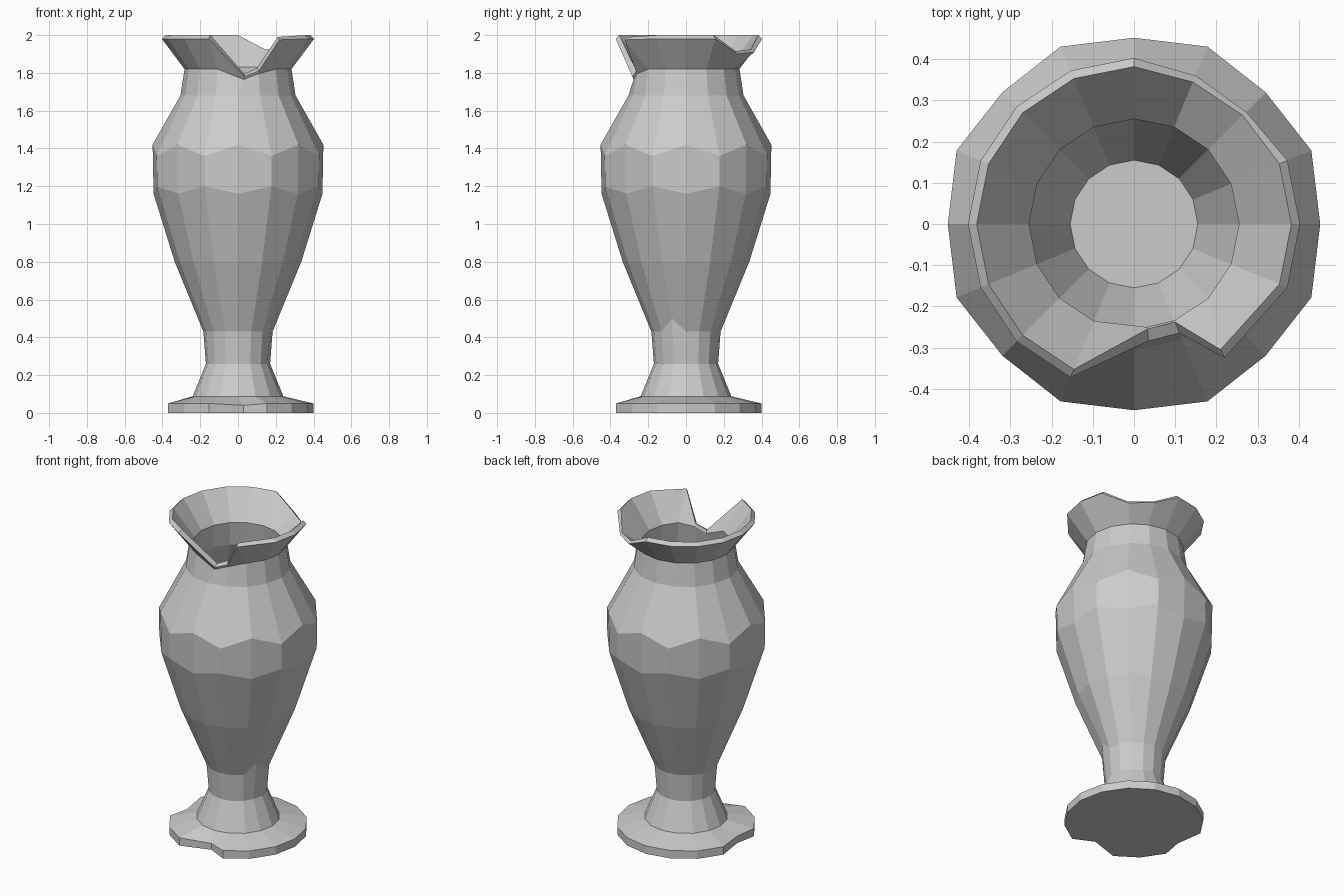
import bpy, bmesh
from math import cos, sin, pi

if "Cube" in bpy.data.objects:
    bpy.data.objects.remove(bpy.data.objects["Cube"])

N = 16


def ring(r, z, odd=None, chips=None):
    """16 points; odd = (r, z) for every second point, chips = {index: point}."""
    pts = []
    for k in range(N):
        rr, zz = odd if (odd and k % 2) else (r, z)
        a = 2 * pi * k / N
        pts.append((rr * cos(a), rr * sin(a), zz))
    for k, p in (chips or {}).items():
        pts[k] = p
    return pts


def polar(k, r, z):
    a = 2 * pi * k / N
    return (r * cos(a), r * sin(a), z)


def loft(name, rings):
    """Skin consecutive rings and cap both ends."""
    bm = bmesh.new()
    loops = [[bm.verts.new(p) for p in pts] for pts in rings]
    for a, b in zip(loops, loops[1:]):
        for k in range(N):
            j = (k + 1) % N
            bm.faces.new((a[k], a[j], b[j], b[k]))
    bm.faces.new(loops[0][::-1])
    bm.faces.new(loops[-1])
    bmesh.ops.recalc_face_normals(bm, faces=bm.faces)
    me = bpy.data.meshes.new(name)
    bm.to_mesh(me)
    bm.free()
    ob = bpy.data.objects.new(name, me)
    bpy.context.collection.objects.link(ob)
    return ob


# chipped foot plate edge
def foot(z):
    return ring(0.40, z, chips={12: (0.03, -0.31, z * 0.8),
                                8: (-0.345, -0.02, z * 0.9)})


outside = [
    foot(0.0),
    foot(0.05),
    ring(0.24, 0.088),
    ring(0.17, 0.26, chips={15: polar(15, 0.165, 0.26)}),
    # waist with a small crack on the right
    ring(0.183, 0.43, chips={15: polar(15, 0.195, 0.50)}),
    ring(0.335, 0.80),
    # zig-zag belly band
    ring(0.447, 1.16, odd=(0.463, 1.20)),
    ring(0.452, 1.42, odd=(0.466, 1.36)),
    ring(0.305, 1.68),
    ring(0.283, 1.82, chips={12: (0.03, -0.278, 1.765), 13: (0.108, -0.26, 1.795)}),
    # flared lip with a deep front chip and a shallow back chip
    ring(0.403, 1.98, chips={2: polar(2, 0.385, 1.90), 3: polar(3, 0.39, 1.91),
                             12: (0.035, -0.284, 1.78), 13: (0.11, -0.265, 1.81),
                             14: (0.22, -0.325, 1.975)}),
]

# inner wall, from lip down to the inner floor
inside = [
    ring(0.382, 2.0, chips={2: polar(2, 0.373, 1.915), 3: polar(3, 0.373, 1.925),
                            12: (0.033, -0.255, 1.795), 13: (0.10, -0.238, 1.825),
                            14: (0.21, -0.305, 1.99)}),
    ring(0.255, 1.83, chips={12: (0.03, -0.25, 1.775), 13: (0.098, -0.234, 1.805)}),
    ring(0.278, 1.68),
    ring(0.424, 1.41, odd=(0.438, 1.355)),
    ring(0.420, 1.165, odd=(0.436, 1.205)),
    ring(0.308, 0.81),
    ring(0.155, 0.44),
]

loft("vase", outside + inside)
